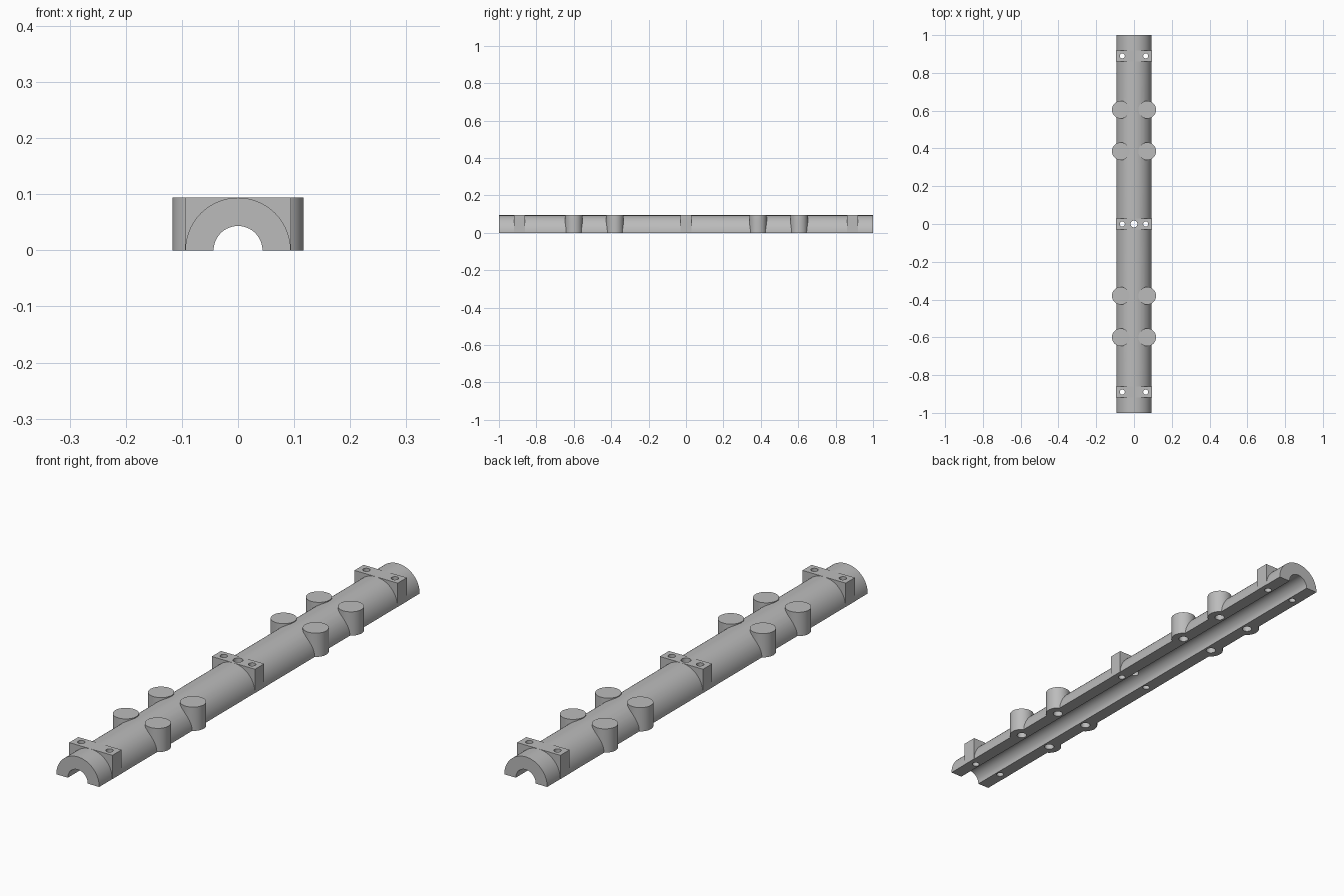
import bpy
import math

if "Cube" in bpy.data.objects:
    bpy.data.objects.remove(bpy.data.objects["Cube"])

R_OUT, R_BORE, TOP = 0.0938, 0.0435, 0.094
CLAMP_Y = (-0.89, 0.0, 0.89)
BOSS_Y = (-0.60, -0.38, 0.385, 0.605)
BOSS_X, SCREW_X = 0.070, 0.062

grey = bpy.data.materials.new("grey plastic")
grey.diffuse_color = (0.5, 0.5, 0.5, 1)
grey.use_nodes = True
grey.node_tree.nodes["Principled BSDF"].inputs["Base Color"].default_value = grey.diffuse_color


def cylinder(name, radius, x, y, z0, z1, sides=48):
    bpy.ops.mesh.primitive_cylinder_add(
        vertices=sides, radius=radius, depth=z1 - z0,
        location=(x, y, (z0 + z1) / 2))
    bpy.context.object.name = name
    return bpy.context.object


def rod(name, radius, length, sides=96):
    bpy.ops.mesh.primitive_cylinder_add(
        vertices=sides, radius=radius, depth=length,
        rotation=(math.pi / 2, 0, 0))
    bpy.context.object.name = name
    return bpy.context.object


def box(name, size, loc):
    bpy.ops.mesh.primitive_cube_add(size=1, location=loc)
    bpy.context.object.name = name
    bpy.context.object.scale = size
    return bpy.context.object


def combine(target, tool, operation):
    bpy.context.view_layer.update()
    bpy.context.view_layer.objects.active = target
    mod = target.modifiers.new(operation.lower(), 'BOOLEAN')
    mod.operation, mod.solver, mod.object = operation, 'EXACT', tool
    bpy.ops.object.modifier_apply(modifier=mod.name)
    bpy.data.objects.remove(tool)


# Outer tube, later halved at z = 0
body = rod("half_tube_rail", R_OUT, 2.0)

# Square screw blocks across the tube
for y in CLAMP_Y:
    combine(body, box("screw_block", (0.189, 0.057, TOP + 0.02),
                      (0, y, (TOP - 0.02) / 2)), 'UNION')

# Round bosses along both sides
for y in BOSS_Y:
    for s in (-1, 1):
        combine(body, cylinder("round_boss", 0.0468, s * BOSS_X, y, -0.02, TOP), 'UNION')

# Remove the lower half and the bore
combine(body, box("lower_cutter", (1, 3, 0.5), (0, 0, -0.25)), 'DIFFERENCE')
combine(body, rod("bore_cutter", R_BORE, 2.2, 64), 'DIFFERENCE')

# Through holes for screws, and a centre hole into the bore
for y in CLAMP_Y:
    for s in (-1, 1):
        combine(body, cylinder("screw_cutter", 0.0135, s * SCREW_X, y, -0.1, 0.2, 32), 'DIFFERENCE')
combine(body, cylinder("centre_cutter", 0.018, 0, 0, 0.02, 0.2, 32), 'DIFFERENCE')

# Blind holes under the bosses
for y in BOSS_Y:
    for s in (-1, 1):
        combine(body, cylinder("blind_cutter", 0.0185, s * BOSS_X, y, -0.1, 0.06, 32), 'DIFFERENCE')

# Finish
body.data.materials.clear()
body.data.materials.append(grey)
bpy.ops.object.select_all(action='DESELECT')
body.select_set(True)
bpy.context.view_layer.objects.active = body
bpy.ops.object.shade_smooth_by_angle(angle=math.radians(30))
